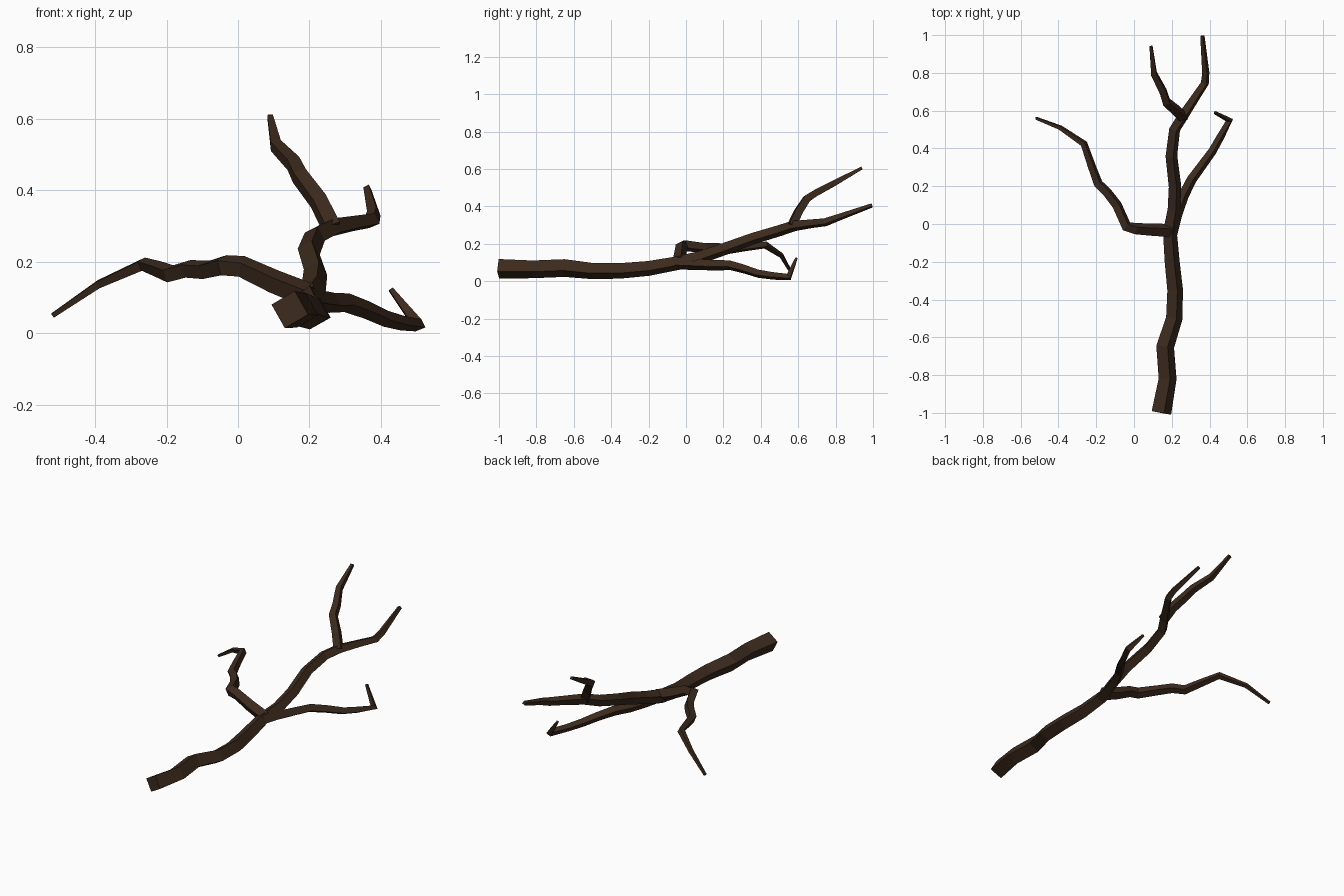
import bpy, bmesh, math
from mathutils import Vector

bark = bpy.data.materials.new("dark_bark")
bark.diffuse_color = (0.045, 0.023, 0.012, 1)


def limb(name, pts, twist=75):
    """Four-sided flat-shaded tube through (x, y, z, radius) points."""
    path = [Vector(p[:3]) for p in pts]
    dirs = [(b - a).normalized() for a, b in zip(path, path[1:])]
    bm = bmesh.new()
    rings, up = [], Vector((0, 0, 1))
    for i, (c, p) in enumerate(zip(path, pts)):
        d0, d1 = dirs[max(i - 1, 0)], dirs[min(i, len(dirs) - 1)]
        t = (d0 + d1).normalized()
        up = (up - t * up.dot(t)).normalized()
        side = up.cross(t)
        ring = []
        for k in range(4):
            a = math.radians(twist + 90 * k)
            ring.append(bm.verts.new(c + p[3] * (side * -math.cos(a) + up * math.sin(a))))
        rings.append(ring)
    for r, s in zip(rings, rings[1:]):
        for k in range(4):
            n = (k + 1) % 4
            bm.faces.new((r[k], r[n], s[n], s[k]))
    bm.faces.new(rings[0])
    bm.faces.new(rings[-1])
    bmesh.ops.recalc_face_normals(bm, faces=bm.faces[:])
    me = bpy.data.meshes.new(name)
    bm.to_mesh(me)
    bm.free()
    me.materials.append(bark)
    ob = bpy.data.objects.new(name, me)
    bpy.context.collection.objects.link(ob)
    return ob


# Trunk running into the central stem and its right-hand fork
limb("main_stem", [
    (0.145, -1.0, 0.066, 0.054), (0.178, -0.82, 0.063, 0.049),
    (0.165, -0.65, 0.07, 0.049), (0.213, -0.5, 0.054, 0.045),
    (0.218, -0.35, 0.055, 0.043), (0.202, -0.2, 0.068, 0.041),
    (0.19, -0.04, 0.097, 0.038), (0.212, 0.08, 0.128, 0.035),
    (0.217, 0.2, 0.17, 0.034), (0.198, 0.36, 0.228, 0.032),
    (0.215, 0.5, 0.27, 0.031), (0.262, 0.575, 0.295, 0.03),
    (0.325, 0.67, 0.307, 0.025), (0.375, 0.745, 0.315, 0.023),
    (0.38, 0.8, 0.335, 0.02), (0.362, 0.995, 0.405, 0.012)])

# Upper fork
limb("upper_fork", [
    (0.262, 0.565, 0.295, 0.03), (0.225, 0.6, 0.37, 0.029),
    (0.172, 0.645, 0.44, 0.027), (0.155, 0.7, 0.475, 0.025),
    (0.106, 0.795, 0.525, 0.021), (0.09, 0.94, 0.605, 0.011)])

# Left branch
limb("left_branch", [
    (0.2, -0.035, 0.105, 0.036), (0.1, -0.03, 0.145, 0.034),
    (0.01, -0.025, 0.187, 0.031), (-0.04, -0.012, 0.19, 0.031),
    (-0.09, 0.1, 0.177, 0.028), (-0.14, 0.165, 0.18, 0.027),
    (-0.19, 0.215, 0.166, 0.026), (-0.225, 0.31, 0.18, 0.023),
    (-0.265, 0.425, 0.193, 0.02), (-0.39, 0.51, 0.137, 0.014),
    (-0.518, 0.56, 0.05, 0.009)])

# Right branch with its bent tip
limb("right_branch", [
    (0.195, -0.06, 0.095, 0.034), (0.225, 0.05, 0.09, 0.031),
    (0.262, 0.15, 0.085, 0.029), (0.305, 0.235, 0.085, 0.027),
    (0.36, 0.31, 0.065, 0.025), (0.415, 0.385, 0.04, 0.023),
    (0.46, 0.465, 0.028, 0.021), (0.505, 0.55, 0.022, 0.021),
    (0.428, 0.59, 0.122, 0.009)])
